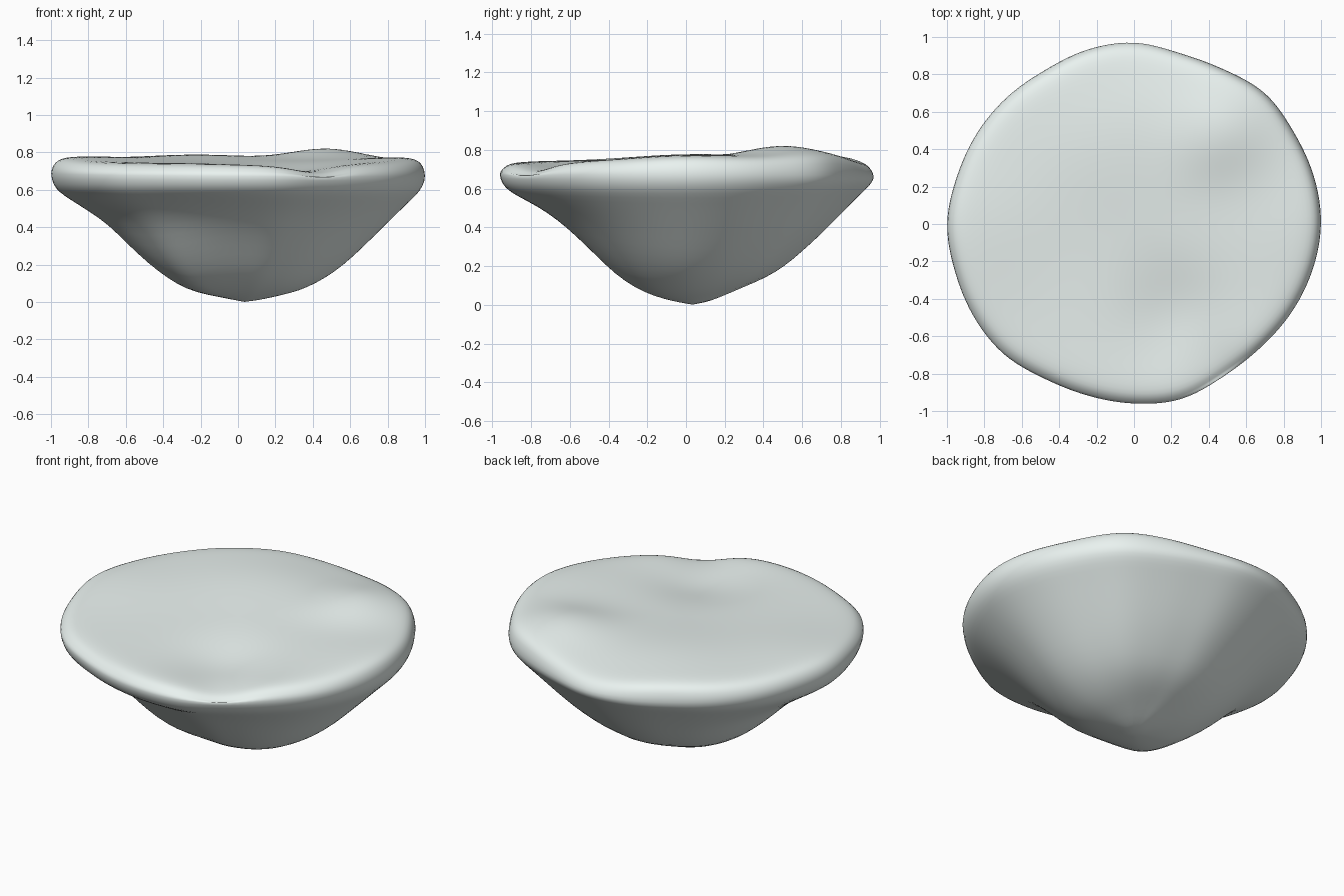
import bpy, bmesh
from math import sin, cos, pi, exp

if "Cube" in bpy.data.objects:
    bpy.data.objects.remove(bpy.data.objects["Cube"])

# Plan outline: radius every 15 degrees, counter-clockwise from +x
OUTLINE = [1.0, .995, .985, .99, .955, .945, .97, .965, .95, .96, .97, .98,
           1.0, .99, .99, .985, .955, .95, .96, .97, .945, .945, .965, .985]
# Underside heights (right, back, left, front) at each fraction of the radius
T = [.0, .1, .2, .3, .4, .5, .6, .7, .8, .9, .95, .985, 1.0]
UNDER = [
    [.003, .015, .038, .062, .105, .165, .245, .34, .435, .53, .575, .62, .675],
    [.003, .02, .06, .10, .14, .195, .275, .36, .455, .55, .595, .63, .66],
    [.003, .022, .043, .075, .135, .215, .31, .415, .485, .55, .585, .625, .69],
    [.003, .02, .05, .10, .17, .265, .36, .445, .51, .56, .59, .625, .68]]
# Top: (fraction of radius, drop below the top surface)
TOP = [(.985, .042), (.96, .016), (.92, .004), (.86, 0), (.78, 0), (.7, 0), (.6, 0),
       (.5, 0), (.4, 0), (.3, 0), (.2, 0), (.1, 0)]
# Relief as x, y, spread, height
TOP_RELIEF = [(.47, .50, .18, .063), (-.2, .45, .3, .032), (.44, -.8, .12, -.035),
              (.24, -.5, .2, -.05), (-.85, 0, .28, .025), (.88, 0, .25, .022),
              (0, 1.02, .22, -.035)]
UNDER_RELIEF = [(-.34, -.36, .17, -.06), (.28, -.3, .15, -.02), (-.62, -.4, .12, .015)]
N = 72


def ring_value(vals, a):
    """Smooth periodic interpolation (Catmull-Rom)."""
    n = len(vals)
    f = (a / (2 * pi) * n) % n
    i = int(f)
    u = f - i
    p = [vals[(i + k) % n] for k in (-1, 0, 1, 2)]
    return .5 * (2 * p[1] + (p[2] - p[0]) * u + (2 * p[0] - 5 * p[1] + 4 * p[2] - p[3]) * u * u
                 + (3 * p[1] - p[0] - 3 * p[2] + p[3]) * u ** 3)


def relief(bumps, x, y):
    return sum(h * exp(-((x - cx) ** 2 + (y - cy) ** 2) / (2 * s * s)) for cx, cy, s, h in bumps)


def top_height(x, y):
    return .752 + .012 * y + relief(TOP_RELIEF, x, y)


def under_height(k, a, x, y):
    base = ring_value([row[k] for row in UNDER], a)
    # relief fades out at the tip and the rim
    return base + relief(UNDER_RELIEF, x, y) * min(1, 4 * T[k]) * min(1, (1 - T[k]) * 3)


bm = bmesh.new()
angles = [2 * pi * i / N for i in range(N)]
radii = [1.006 * ring_value(OUTLINE, a) for a in angles]
rings = []
# Underside rings, drifting towards the off-centre tip
for k, t in list(enumerate(T))[1:]:
    ring = []
    for a, r in zip(angles, radii):
        x, y = r * t * cos(a) + .035 * (1 - t), r * t * sin(a) + .035 * (1 - t)
        ring.append(bm.verts.new((x, y, under_height(k, a, x, y))))
    rings.append(ring)
# Rounded lip and top surface
for t, drop in TOP:
    ring = []
    for a, r in zip(angles, radii):
        x, y = r * t * cos(a), r * t * sin(a)
        ring.append(bm.verts.new((x, y, top_height(x, y) - drop)))
    rings.append(ring)
for lo, hi in zip(rings, rings[1:]):
    for i in range(N):
        j = (i + 1) % N
        bm.faces.new((lo[i], lo[j], hi[j], hi[i]))
tip = bm.verts.new((.035, .035, 0))
crown = bm.verts.new((0, 0, top_height(0, 0)))
for i in range(N):
    j = (i + 1) % N
    bm.faces.new((tip, rings[0][j], rings[0][i]))
    bm.faces.new((crown, rings[-1][i], rings[-1][j]))
bmesh.ops.recalc_face_normals(bm, faces=bm.faces)
for f in bm.faces:
    f.smooth = True
mesh = bpy.data.meshes.new("floating_rock")
bm.to_mesh(mesh)
bm.free()
rock = bpy.data.objects.new("floating_rock", mesh)
bpy.context.collection.objects.link(rock)
sub = rock.modifiers.new("smooth", 'SUBSURF')
sub.levels = sub.render_levels = 1
# Pale stone colour
stone = bpy.data.materials.new("pale_stone")
stone.diffuse_color = (.82, .89, .87, 1)
stone.use_nodes = True
stone.node_tree.nodes["Principled BSDF"].inputs["Base Color"].default_value = stone.diffuse_color
mesh.materials.append(stone)
